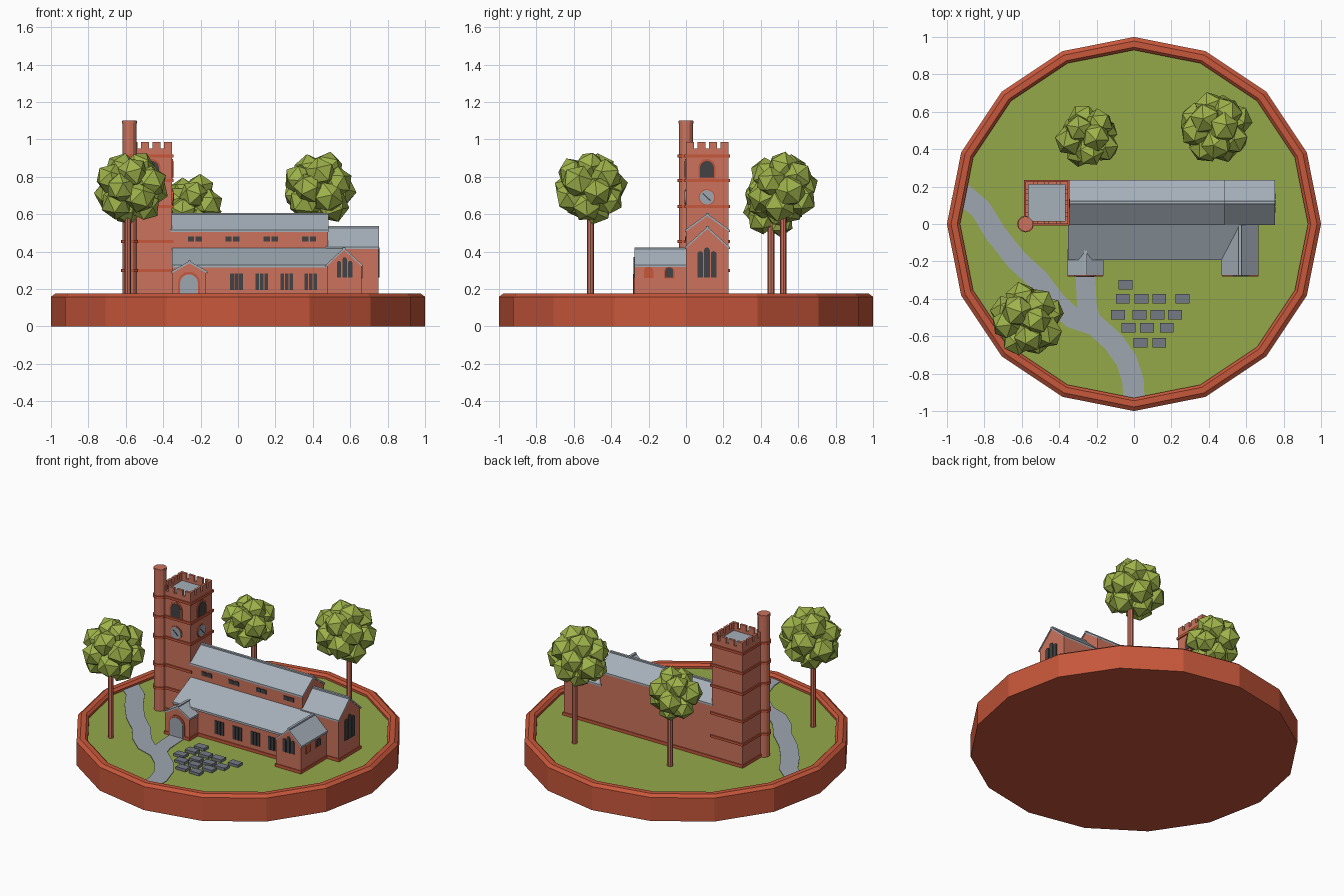
import bpy, bmesh, math, random
from mathutils import Vector, Matrix

if "Cube" in bpy.data.objects:
    bpy.data.objects.remove(bpy.data.objects["Cube"])
random.seed(4)

def mat(name, r, g, b):
    m = bpy.data.materials.new(name)
    lin = lambda c: c / 12.92 if c <= 0.04045 else ((c + 0.055) / 1.055) ** 2.4
    m.diffuse_color = (lin(r), lin(g), lin(b), 1)
    m.use_nodes = True
    m.node_tree.nodes["Principled BSDF"].inputs["Base Color"].default_value = m.diffuse_color
    return m

TERRA = mat("terracotta", .78, .34, .23)
BRICK = mat("brick", .80, .45, .36)
SLATE = mat("roof slate", .65, .69, .73)
DARK = mat("dark glass", .26, .26, .27)
GRASS = mat("grass green", .58, .66, .29)
LEAF = mat("leaf green", .62, .70, .29)
PATH = mat("path grey", .62, .65, .69)
STONE = mat("headstone grey", .46, .48, .52)
G = 0.145                                   # lawn level

def finish(name, bm, m):
    bmesh.ops.recalc_face_normals(bm, faces=bm.faces)
    me = bpy.data.meshes.new(name)
    bm.to_mesh(me)
    bm.free()
    me.materials.append(m)
    ob = bpy.data.objects.new(name, me)
    bpy.context.collection.objects.link(ob)
    return ob

def add_prism(bm, pts, axis, a, b):
    """Extrude a 2D profile along an axis from a to b."""
    place = {'x': lambda p, t: (t, p[0], p[1]),
             'y': lambda p, t: (p[0], t, p[1]),
             'z': lambda p, t: (p[0], p[1], t)}[axis]
    lo = [bm.verts.new(place(p, a)) for p in pts]
    hi = [bm.verts.new(place(p, b)) for p in pts]
    bm.faces.new(lo)
    bm.faces.new(hi[::-1])
    n = len(pts)
    for i in range(n):
        bm.faces.new((lo[i], lo[(i + 1) % n], hi[(i + 1) % n], hi[i]))

def prism(name, pts, axis, a, b, m):
    bm = bmesh.new()
    add_prism(bm, pts, axis, a, b)
    return finish(name, bm, m)

def rect(x0, x1, y0, y1):
    return [(x0, y0), (x1, y0), (x1, y1), (x0, y1)]

def box(name, x0, x1, y0, y1, z0, z1, m):
    return prism(name, rect(x0, x1, y0, y1), 'z', z0, z1, m)

def ngon(cx, cy, r, n):
    return [(cx + r * math.cos(math.tau * i / n), cy + r * math.sin(math.tau * i / n)) for i in range(n)]

# base dish and lawn
bm = bmesh.new()
rings = []
for r, z in [(1, 0), (1, .158), (.978, .175), (.945, .175), (.93, .16), (.93, .12)]:
    rings.append([bm.verts.new((x, y, z)) for x, y in ngon(0, 0, r, 16)])
bm.faces.new(rings[0])
for a, b in zip(rings, rings[1:]):
    for i in range(16):
        j = (i + 1) % 16
        bm.faces.new((a[i], a[j], b[j], b[i]))
finish("base_dish", bm, TERRA)
prism("lawn", ngon(0, 0, .935, 16), 'z', .12, G, GRASS)

# paths
def path(name, pts, w):
    pts = [Vector(p) for p in pts]
    left, right = [], []
    for i, p in enumerate(pts):
        d = (pts[min(i + 1, len(pts) - 1)] - pts[max(i - 1, 0)]).normalized()
        nrm = Vector((-d.y, d.x)) * w / 2
        left.append(p + nrm)
        right.append(p - nrm)
    prism(name, left + right[::-1], 'z', G - .002, G + .004, PATH)

path("main_path", [(-.94, .18), (-.82, .08), (-.74, -.05), (-.63, -.19), (-.51, -.30), (-.42, -.42),
                   (-.33, -.50), (-.21, -.54), (-.11, -.63), (-.04, -.73), (-.005, -.84), (0, -.95)], .115)
path("porch_path", [(-.26, -.27), (-.255, -.38), (-.25, -.45), (-.22, -.55)], .105)

# headstones laid in rows
rows = {-.325: [-.045], -.40: [-.06, .04, .135, .26], -.485: [-.085, .03, .125, .22],
        -.555: [-.03, .07, .175], -.635: [.035, .135]}
for y, xs in rows.items():
    for x in xs:
        box("headstone", x - .037, x + .037, y - .025, y + .025, G, G + .018, STONE)

# gabled blocks: walls, roof sheet, ridge strip, plinth
def gable(name, u0, u1, a, b, eave, ridge, axis, over=.006):
    c, t = (u0 + u1) / 2, .012
    prism(name + "_walls", [(u0, G), (u1, G), (u1, eave - t), (c, ridge - t), (u0, eave - t)], axis, a, b, BRICK)
    e = eave - over * (ridge - eave) / (c - u0)
    v0, v1 = u0 - over, u1 + over
    prism(name + "_roof", [(v0, e), (c, ridge), (v1, e), (v1, e - t), (c, ridge - t), (v0, e - t)],
          axis, a, b + over * .7, SLATE)
    prism(name + "_ridge", rect(c - .008, c + .008, ridge - .012, ridge + .003), axis, a, b + .004, SLATE)
    prism(name + "_plinth", rect(u0 - .005, u1 + .005, G, G + .02), axis, a - .005, b + .005, TERRA)

gable("nave", 0, .228, -.36, .48, .52, .603, 'x')
gable("chancel", 0, .228, .47, .75, .43, .533, 'x')
gable("chapel", .475, .66, -.275, .005, .335, .42, 'y')
gable("porch", -.35, -.17, -.275, -.14, .298, .35, 'y')
prism("aisle_walls", [(-.185, G), (.01, G), (.01, .41), (-.185, .32)], 'x', -.35, .57, BRICK)
prism("aisle_roof", [(-.193, .328), (0, .42), (0, .405), (-.193, .314)], 'x', -.352, .57, SLATE)
box("aisle_plinth", -.35, .5, -.19, 0, G, G + .02, TERRA)

# wall plates: arched or square openings on a south (y) or east (x) wall
def plate(name, face, wall, c, z0, w, h, m, arch=True, t=.006):
    pts = [(c - w / 2, z0), (c + w / 2, z0)]
    if arch:
        s = z0 + h - w / 2
        pts += [(c + w / 2 * math.cos(k * math.pi / 8), s + w / 2 * math.sin(k * math.pi / 8)) for k in range(9)]
    else:
        pts += [(c + w / 2, z0 + h), (c - w / 2, z0 + h)]
    out = -t if face == 'y' else t
    prism(name, pts, face, wall, wall + out, m)

def lancets(name, face, wall, c, z0, h, side, w=.019, step=.024, arch=True):
    for k in (-1, 0, 1):
        plate(name, face, wall, c + k * step, z0, w, h if k == 0 else side, DARK, arch)

for x in (-.008, .126, .26, .39):
    lancets("aisle_window", 'y', -.185, x, .195, .088, .088, arch=False)
for x in (-.23, -.03, .175, .38):
    for s in (-.021, .021):
        plate("clerestory_window", 'y', 0, x + s, .455, .034, .027, DARK, False)
lancets("chapel_window", 'y', -.275, .57, .262, .108, .088, .024, .03)
lancets("east_window", 'x', .75, .112, .262, .16, .14, .03, .036)
plate("chapel_blind_arch", 'x', .66, -.20, .26, .05, .06, TERRA)
plate("chapel_side_frame", 'x', .66, -.09, .255, .055, .068, TERRA, t=.003)
plate("chapel_side_window", 'x', .66, -.09, .262, .042, .054, DARK)
plate("door_frame", 'y', -.275, -.262, G, .118, .147, TERRA, t=.005)
plate("porch_door", 'y', -.275, -.262, G, .096, .134, PATH, t=.008)

# tower
X0, X1, Y0, Y1 = -.58, -.352, 0, .228
box("tower", X0, X1, Y0, Y1, G, .925, BRICK)
box("tower_roof", X0 + .01, X1 - .01, Y0 + .01, Y1 - .01, .92, .932, SLATE)
box("tower_plinth", X0 - .006, X1 + .006, Y0 - .006, Y1 + .006, G, G + .02, TERRA)
BANDS = (.30, .455, .64, .78, .912)
for z in BANDS:
    box("tower_band", X0 - .008, X1 + .008, Y0 - .008, Y1 + .008, z - .008, z + .008, TERRA)
    prism("turret_band", ngon(X0, Y0, .045, 12), 'z', z - .008, z + .008, TERRA)
bm = bmesh.new()
T, L = .016, X1 - X0
def wall(s0, s1, z0, z1):
    for y in (Y0, Y1 - T):
        add_prism(bm, rect(X0 + s0, X0 + s1, y, y + T), 'z', z0, z1)
    for x in (X0, X1 - T):
        add_prism(bm, rect(x, x + T, Y0 + s0, Y0 + s1), 'z', z0, z1)
wall(0, L, .92, .95)
for k in range(4):
    s = k * (L - .043) / 3
    wall(s, s + .043, .95, .985)
finish("battlements", bm, BRICK)
prism("stair_turret", ngon(X0, Y0, .038, 12), 'z', G, 1.1, BRICK)
prism("turret_cap", ngon(X0, Y0, .041, 12), 'z', 1.085, 1.098, BRICK)

# belfry windows and clocks on the south and east faces
for face, w, c in (('y', Y0, -.46), ('x', X1, .112)):
    plate("belfry_frame", face, w, c, .79, .092, .106, TERRA, t=.005)
    plate("belfry_window", face, w, c, .795, .074, .09, DARK, t=.008)
    o = -1 if face == 'y' else 1
    prism("clock_rim", ngon(c, .69, .045, 16), face, w, w + o * .004, TERRA)
    prism("clock_face", ngon(c, .69, .039, 16), face, w, w + o * .007, PATH)
    for ang, ln in ((2.4, .03), (-.75, .026)):
        d = Vector((math.cos(ang), math.sin(ang)))
        n = Vector((-d.y, d.x)) * .003
        p = Vector((c, .69))
        prism("clock_hand", [p - n, p + d * ln - n, p + d * ln + n, p + n], face, w, w + o * .009, DARK)

# trees: trunk and a crown of faceted blobs
def tree(tx, ty, cx, cy, cz, R, blob, n=15):
    prism("tree_trunk", ngon(tx, ty, .018, 8), 'z', G, cz, BRICK)
    bm = bmesh.new()
    for i in range(n):
        z = 1 - 2 * (i + .5) / n
        a, q = i * 2.39996, math.sqrt(1 - z * z)
        d = Vector((q * math.cos(a), q * math.sin(a), z)) * (R - blob * .93)
        rot = Matrix.Rotation(random.uniform(0, 6), 4, Vector((random.random(), random.random(), 1)))
        r = blob * random.uniform(.92, 1.06)
        bmesh.ops.create_icosphere(bm, subdivisions=1, radius=r,
                                   matrix=Matrix.Translation(Vector((cx, cy, cz)) + d) @ rot)
    finish("tree_crown", bm, LEAF)

tree(-.59, -.51, -.57, -.515, .74, .205, .088)
tree(-.2, .455, -.245, .465, .645, .175, .08, 12)
tree(.465, .52, .435, .515, .74, .2, .088)
